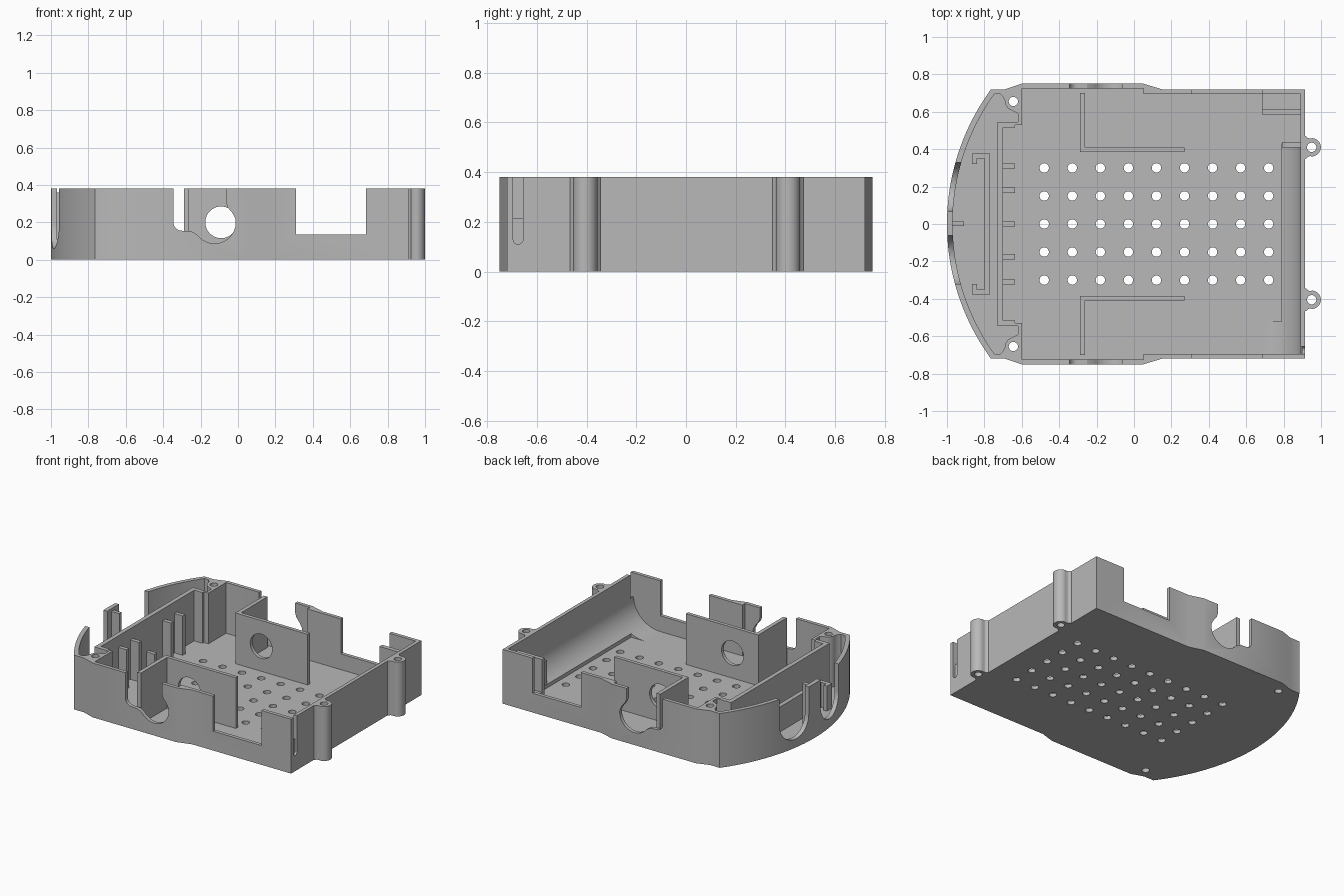
import bpy, bmesh
from math import sin, cos, pi, asin, radians

if "Cube" in bpy.data.objects:
    bpy.data.objects.remove(bpy.data.objects["Cube"])

H, FLOOR = 0.38, 0.025
grey = bpy.data.materials.new("matte grey plastic")
grey.use_nodes = True
grey.diffuse_color = (0.48, 0.48, 0.48, 1)
grey.node_tree.nodes["Principled BSDF"].inputs["Base Color"].default_value = grey.diffuse_color


def prism(name, loops, lo, hi, axis="z"):
    """Extrude one or more closed outlines along an axis."""
    place = {"x": lambda a, b, t: (t, a, b),
             "y": lambda a, b, t: (a, t, b),
             "z": lambda a, b, t: (a, b, t)}[axis]
    bm = bmesh.new()
    for pts in loops:
        low = [bm.verts.new(place(a, b, lo)) for a, b in pts]
        top = [bm.verts.new(place(a, b, hi)) for a, b in pts]
        bm.faces.new(low)
        bm.faces.new(top)
        for i in range(len(pts)):
            j = (i + 1) % len(pts)
            bm.faces.new((low[i], low[j], top[j], top[i]))
    bmesh.ops.recalc_face_normals(bm, faces=bm.faces)
    mesh = bpy.data.meshes.new(name)
    bm.to_mesh(mesh)
    bm.free()
    mesh.materials.append(grey)
    ob = bpy.data.objects.new(name, mesh)
    bpy.context.collection.objects.link(ob)
    return ob


def box(name, x0, x1, y0, y1, z1=H):
    lo, hi = sorted((y0, y1))
    return prism(name, [[(x0, lo), (x1, lo), (x1, hi), (x0, hi)]], 0.01, z1)


def arc(cx, cy, r, a0, a1, n=24, ry=None):
    """Points on an arc, in degrees."""
    return [(cx + r * cos(radians(a0 + (a1 - a0) * i / n)),
             cy + (ry or r) * sin(radians(a0 + (a1 - a0) * i / n))) for i in range(n + 1)]


def circle(cx, cy, r, n=24):
    return arc(cx, cy, r, 0, 360, n)[:-1]


def flip(pts, s):
    return [(x, s * y) for x, y in pts]


def activate(ob):
    bpy.ops.object.select_all(action="DESELECT")
    ob.select_set(True)
    bpy.context.view_layer.objects.active = ob


def cut(target, cutter):
    activate(target)
    mod = target.modifiers.new("cut", "BOOLEAN")
    mod.operation, mod.solver, mod.object = "DIFFERENCE", "EXACT", cutter
    bpy.ops.object.modifier_apply(modifier=mod.name)


def outline(half, r):
    """Closed plan: straight sides given as an upper half, and a bowed end."""
    a = 180 - math_deg(half[-1][1] / r)
    bow = arc(0.22, 0, r, a, 360 - a, 40)
    return half[:-1] + bow + flip(half[:-1], -1)[::-1]


def math_deg(v):
    return asin(v) * 180 / pi


cutters = []


def cutter(*args):
    ob = prism(*args)
    ob.hide_render = True
    cutters.append(ob)
    return ob


# Tray shell with a floor and a bowed end wall
shell = prism("tray_shell", [outline([(0.915, 0.72), (0.15, 0.72), (0.05, 0.75), (-0.6, 0.75),
                                      (-0.69, 0.72), (-0.765, 0.72)], 1.22)], 0, H)
cavity = cutter("cavity_cutter", [outline([(0.89, 0.695), (0.05, 0.695), (0.05, 0.725), (-0.6, 0.725),
                                           (-0.69, 0.695), (-0.75, 0.695)], 1.19)], FLOOR, 0.5)
cut(shell, cavity)

# Vent holes and screw holes
screws = [(-0.645, 0.655), (-0.645, -0.655), (0.95, 0.41), (0.95, -0.405)]
vents = [(-0.48 + 0.15 * i, 0.15 * j) for i in range(9) for j in range(-2, 3)]
holes = cutter("hole_cutter", [circle(x, y, 0.025, 20) for x, y in vents + screws], -0.1, 0.6)
cut(shell, holes)

# Side wall openings: a hooked round opening and a wide notch
hook = ([(-0.065, 0.5), (-0.345, 0.5), (-0.345, 0.2)] + arc(-0.3, 0.2, 0.045, 190, 270, 8)
        + [(-0.25, 0.152), (-0.22, 0.135)] + arc(-0.125, 0.2, 0.113, 225, 370, 24)
        + [(-0.03, 0.25), (-0.055, 0.28), (-0.065, 0.31)])
notch = [(0.31, 0.135), (0.685, 0.135), (0.685, 0.5), (0.31, 0.5)]
for lo, hi in ((-0.85, -0.6), (0.6, 0.85)):
    cut(shell, cutter("side_opening_cutter", [hook, notch], lo, hi, "y"))

# Round-bottomed slots in the bowed end and in the straight end
def slot(y, z, r):
    return [(y - r, 0.5)] + arc(y, z, r, 180, 360) + [(y + r, 0.5)]


cut(shell, cutter("bow_slot_cutter", [slot(y, 0.19, 0.13) for y in (-0.192, 0.198)], -1.1, -0.88, "x"))
cut(shell, cutter("end_slot_cutter", [slot(-0.675, 0.13, 0.02)], 0.88, 0.95, "x"))

plate_hole = cutter("plate_hole_cutter", [circle(-0.09, 0.2, 0.085, 40)], -0.6, 0.6, "y")
parts = [shell]
corner = ([(-0.6, 0.735), (-0.6, 0.53), (-0.635, 0.53), (-0.635, 0.515), (-0.7, 0.515), (-0.73, 0.545),
           (-0.62, 0.545), (-0.62, 0.59)] + arc(-0.635, 0.66, 0.056, 255, 180, 10)
          + [(-0.7, 0.68), (-0.715, 0.695), (-0.75, 0.7), (-0.75, 0.71), (-0.69, 0.71)])
ear = ([(0.905, -0.065), (0.92, -0.06), (0.93, -0.05), (0.94, -0.047)]
       + arc(0.95, 0, 0.049, -85, 85, 24) + [(0.94, 0.047), (0.93, 0.05), (0.92, 0.06), (0.905, 0.065)])

for s, side in ((-1, "right"), (1, "left")):
    # Corner screw pillar
    pillar = prism("corner_pillar_" + side, [flip(corner, s)], 0.01, H)
    cut(pillar, holes)
    # Outer screw ear
    yc = 0.41 if s > 0 else -0.405
    lug = prism("screw_ear_" + side, [[(x, y + yc) for x, y in ear]], 0, H)
    cut(lug, holes)
    # Inner bracket: pierced plate and leg
    plate = box("bracket_plate_" + side, -0.29, 0.27, s * 0.385, s * 0.41)
    cut(plate, plate_hole)
    leg = box("bracket_leg_" + side, -0.29, -0.262, s * 0.4, s * 0.7)
    # Clip ends of the low holder
    arm = box("holder_arm_" + side, -0.865, -0.77, s * 0.35, s * 0.378, 0.2)
    tip = box("holder_tip_" + side, -0.865, -0.84, s * 0.322, s * 0.36, 0.2)
    parts += [pillar, lug, plate, leg, arm, tip]

# Partition wall with ribs, and the low holder behind it
parts.append(box("partition_wall", -0.73, -0.7, -0.545, 0.545))
for y in (-0.31, -0.175, 0, 0.18, 0.31):
    parts.append(box("partition_rib", -0.71, -0.635, y - 0.014, y + 0.014, 0.15 if y == 0 else 0.3))
parts.append(box("holder_wall", -0.8, -0.77, -0.375, 0.378, 0.2))
parts.append(box("bow_rib", -0.985, -0.91, -0.012, 0.014, 0.36))

# Curved trough along the straight end
long_curve = arc(0.685, 0.215, 0.207, 300, 360, 20, 0.19)
full_curve = arc(0.685, 0.215, 0.207, 270, 360, 28, 0.19)
for name, curve, y0, y1 in (("trough", long_curve, -0.52, 0.43), ("trough_end", full_curve, -0.7, -0.52)):
    parts.append(prism(name, [curve + [(0.9, 0.215), (0.9, 0.01), (curve[0][0], 0.01)]], y0, y1, "y"))
parts.append(box("trough_stop", 0.79, 0.9, 0.41, 0.438, 0.22))

# Corner pocket plate and ledge
parts.append(box("pocket_plate", 0.685, 0.9, 0.585, 0.615, 0.33))
parts.append(box("pocket_ledge", 0.685, 0.9, 0.61, 0.7, 0.1))

for ob in cutters:
    bpy.data.objects.remove(ob)
for ob in parts:
    activate(ob)
    bpy.ops.object.shade_smooth_by_angle(angle=radians(25))
